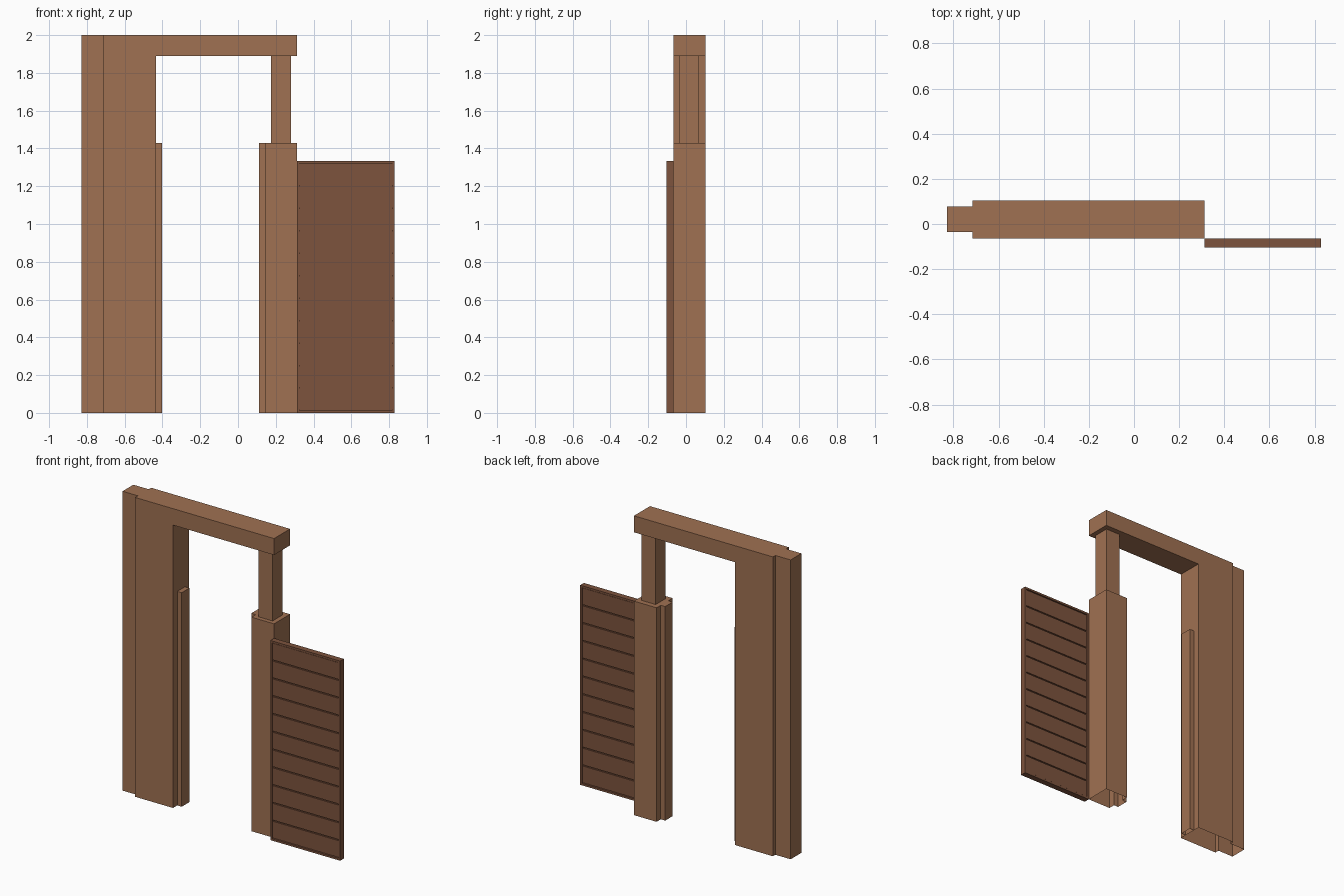
import bpy, bmesh

if "Cube" in bpy.data.objects:
    bpy.data.objects.remove(bpy.data.objects["Cube"])


def material(name, rgb):
    m = bpy.data.materials.new(name)
    m.diffuse_color = (*rgb, 1)
    m.use_nodes = True
    m.node_tree.nodes["Principled BSDF"].inputs["Base Color"].default_value = m.diffuse_color
    return m


WOOD = material("light wood", (0.35, 0.165, 0.084))
DARK = material("dark wood", (0.205, 0.087, 0.047))


def rect(x0, x1, y0, y1):
    return [(x0, y0), (x1, y0), (x1, y1), (x0, y1)]


def prism(name, outline, z0, z1, mat, bottom=True, top=True, skip=()):
    """Extrude a counter-clockwise plan outline; skip lists the side walls to leave open."""
    bm = bmesh.new()
    lo = [bm.verts.new((x, y, z0)) for x, y in outline]
    hi = [bm.verts.new((x, y, z1)) for x, y in outline]
    n = len(outline)
    for i in range(n):
        if i not in skip:
            j = (i + 1) % n
            bm.faces.new((lo[i], lo[j], hi[j], hi[i]))
    if bottom:
        bm.faces.new(lo[::-1])
    if top:
        bm.faces.new(hi)
    me = bpy.data.meshes.new(name)
    bm.to_mesh(me)
    bm.free()
    me.materials.append(mat)
    ob = bpy.data.objects.new(name, me)
    bpy.context.collection.objects.link(ob)
    return ob


# Shared depths of the frame
YF, YB = -0.065, 0.104
FIN_F, FIN_B = -0.036, 0.078
STOP_F, STOP_B = -0.02, 0.06

# Left pillar with its narrower side fin, open underneath
prism("left_pillar", [(-0.828, FIN_F), (-0.715, FIN_F), (-0.715, YF), (-0.435, YF),
                      (-0.435, YB), (-0.715, YB), (-0.715, FIN_B), (-0.828, FIN_B)],
      0, 2, WOOD, bottom=False)

# Door stop strip on the pillar
prism("left_door_stop", rect(-0.435, -0.402, STOP_F, STOP_B), 0, 1.43, WOOD,
      bottom=False, skip=(3,))

# Top beam
prism("lintel", rect(-0.435, 0.312, YF, YB), 1.89, 2, WOOD, skip=(3,))

# Right post with its door stop strip, open underneath
prism("right_post", [(0.145, YF), (0.312, YF), (0.312, YB), (0.145, YB),
                     (0.145, STOP_B), (0.112, STOP_B), (0.112, STOP_F), (0.145, STOP_F)],
      0, 1.43, WOOD, bottom=False)

# Slim upper post
prism("upper_post", rect(0.176, 0.281, -0.036, 0.069), 1.43, 1.89, WOOD,
      bottom=False, top=False)

# Open door: rim, core and planks showing on both sides
X0, X1, Y0, Y1, H, RIM = 0.312, 0.828, -0.104, -0.065, 1.334, 0.013
for side, xa in (("left", X0), ("right", X1 - RIM)):
    prism(f"door_{side}_rim", rect(xa, xa + RIM, Y0, Y1), 0, H, DARK)
for side, za in (("bottom", 0), ("top", H - RIM)):
    prism(f"door_{side}_rim", rect(X0 + RIM, X1 - RIM, Y0, Y1), za, za + RIM, DARK)
prism("door_core", rect(X0 + RIM, X1 - RIM, Y0 + 0.012, Y1 - 0.012), RIM, H - RIM, DARK)

PLANKS, GAP = 11, 0.008
pitch = (H - 2 * RIM) / PLANKS
for i in range(PLANKS):
    z = RIM + i * pitch
    prism(f"door_plank_{i + 1}", rect(X0 + RIM, X1 - RIM, Y0 + 0.005, Y1 - 0.005),
          z + GAP / 2, z + pitch - GAP / 2, DARK)
